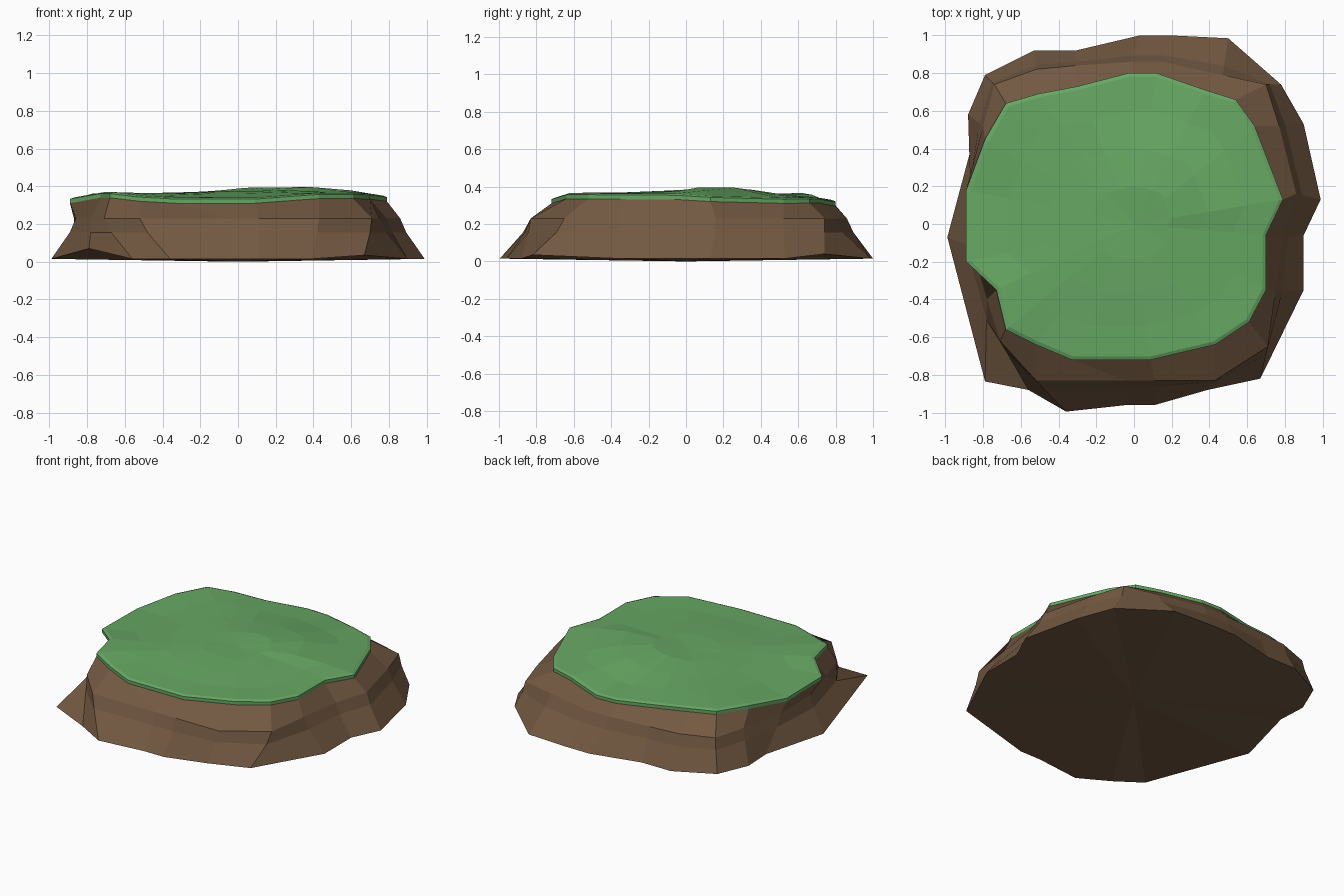
import bpy
from mathutils import Vector

if "Cube" in bpy.data.objects:
    bpy.data.objects.remove(bpy.data.objects["Cube"])

# Matching outlines, anticlockwise from the right-hand point
BASE = [(.99, .13), (.90, .53), (.78, .74), (.50, .985), (.20, 1.0), (.03, 1.0), (-.31, .92),
        (-.53, .92), (-.79, .79), (-.88, .58), (-.87, .38), (-.99, -.07), (-.79, -.835),
        (-.56, -.88), (-.36, -.995), (-.04, -.96), (.11, -.96), (.39, -.88), (.67, -.82),
        (.90, -.35), (.90, -.06)]
LEDGE = [(.86, .16), (.77, .52), (.70, .74), (.47, .79), (.15, .86), (-.02, .86), (-.31, .84),
         (-.52, .82), (-.74, .74), (-.80, .52), (-.87, .22), (-.86, -.12), (-.78, -.40),
         (-.71, -.62), (-.52, -.83), (-.04, -.83), (.11, -.83), (.43, -.83), (.71, -.65),
         (.75, -.36), (.79, -.07)]
RIM = [(.79, .13), (.64, .52), (.54, .66), (.38, .71), (.12, .80), (-.03, .80), (-.30, .73),
       (-.51, .69), (-.68, .64), (-.79, .45), (-.89, .18), (-.89, -.20), (-.73, -.35),
       (-.68, -.56), (-.52, -.64), (-.33, -.72), (.09, -.72), (.43, -.64), (.61, -.52),
       (.70, -.35), (.70, -.06)]
# Base corners that lift off the ground
RAISED = {2: .04, 12: .07, 18: .035}
# Height samples of the grass surface
HEIGHTS = [(.43, .15, .405), (.12, .15, .395), (0, 0, .375), (.43, -.06, .375), (-.4, 0, .365),
           (-.89, 0, .33), (-.7, -.45, .37), (-.33, -.715, .34), (.09, -.715, .34),
           (.43, -.64, .365), (.61, -.52, .365), (.70, -.2, .36), (.79, .13, .35),
           (.60, .55, .34), (.1, .8, .325), (-.3, .73, .34), (-.67, .64, .365), (-.4, .4, .365)]


def height(x, y):
    weights = [(1 / ((x - a) ** 2 + (y - b) ** 2 + .0005) ** 1.5, h) for a, b, h in HEIGHTS]
    return sum(w * h for w, h in weights) / sum(w for w, _ in weights)


def scaled(ring, s):
    return [(x * s, y * s) for x, y in ring]


def blend(a, b, t):
    return [tuple(Vector(p).lerp(Vector(q), t)) for p, q in zip(a, b)]


def flat(ring, z):
    return [(x, y, z) for x, y in ring]


def draped(ring, drop=0):
    return [(x, y, height(x, y) - drop) for x, y in ring]


def loft(name, rings, colour, bottom=None, top=None):
    n = len(rings[0])
    verts = [v for ring in rings for v in ring]
    faces = [(k * n + i, k * n + (i + 1) % n, (k + 1) * n + (i + 1) % n, (k + 1) * n + i)
             for k in range(len(rings) - 1) for i in range(n)]
    if bottom:
        verts.append(bottom)
        faces += [((i + 1) % n, i, len(verts) - 1) for i in range(n)]
    if top:
        verts.append(top)
        last = (len(rings) - 1) * n
        faces += [(last + i, last + (i + 1) % n, len(verts) - 1) for i in range(n)]
    mesh = bpy.data.meshes.new(name)
    mesh.from_pydata(verts, [], faces)
    obj = bpy.data.objects.new(name, mesh)
    bpy.context.collection.objects.link(obj)
    mat = bpy.data.materials.new(name + "_colour")
    mat.diffuse_color = (*colour, 1)
    mat.use_nodes = True
    mat.node_tree.nodes["Principled BSDF"].inputs["Base Color"].default_value = mat.diffuse_color
    mesh.materials.append(mat)


# Stepped rock sides and closed underside
foot = [(x, y, RAISED.get(i, .015)) for i, (x, y) in enumerate(BASE)]
lower = blend(LEDGE, BASE, .25)
loft("rock_base", [foot, flat(lower, .155), flat(LEDGE, .23), draped(RIM, .03)],
     (.171, .100, .054), bottom=(0, 0, 0))

# Grass cap: bevelled lip, then gently bumpy surface
loft("grass_top", [draped(RIM, .03), draped(RIM, .008)]
     + [draped(scaled(RIM, s)) for s in (.975, .75, .5, .25)],
     (.135, .39, .125), top=(0, 0, height(0, 0)))
